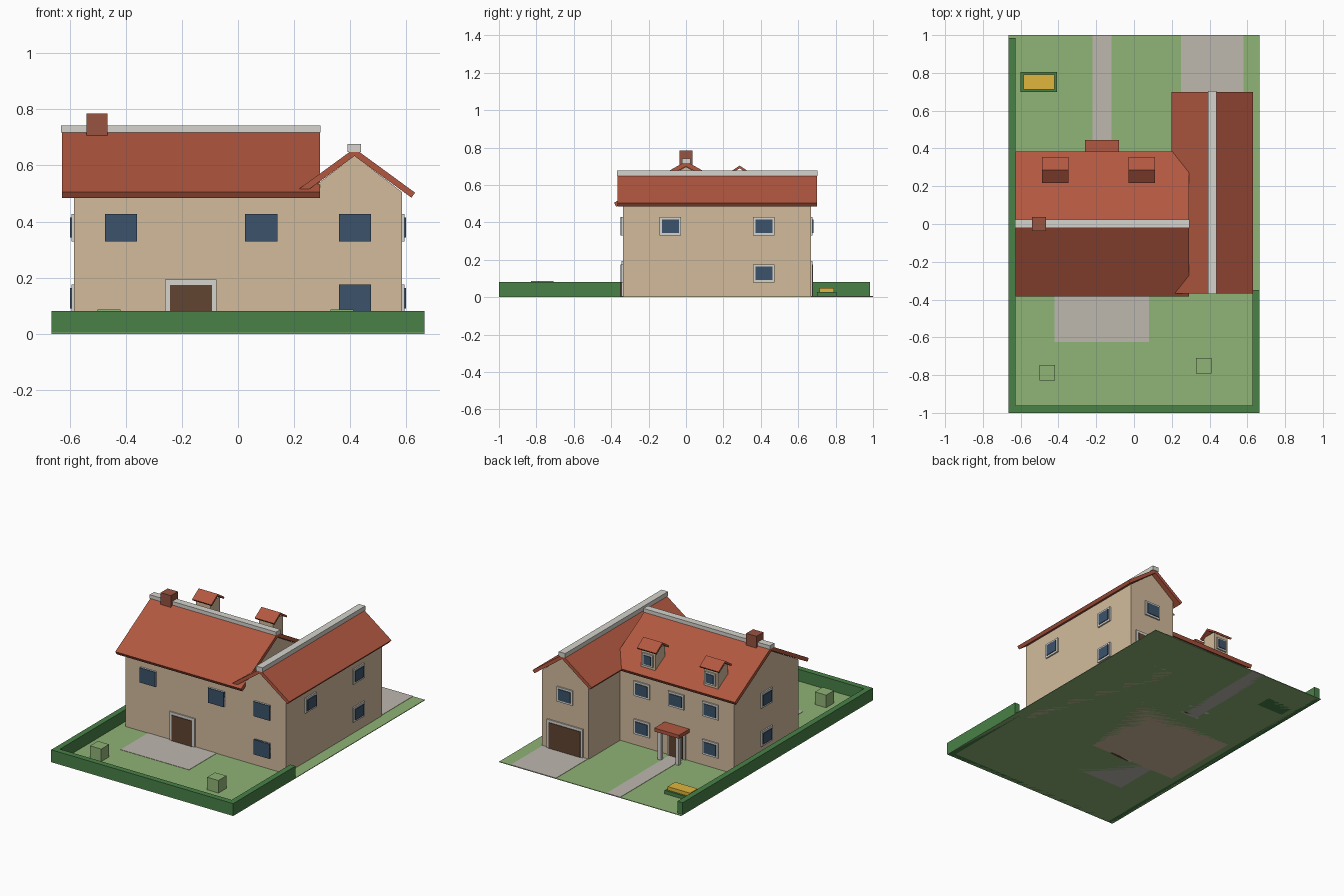
import bpy
from math import atan2, sin, cos

if "Cube" in bpy.data.objects:
    bpy.data.objects.remove(bpy.data.objects["Cube"])


def mat(name, r, g, b):
    m = bpy.data.materials.new(name)
    m.diffuse_color = (*[(c / 255) ** 2.2 for c in (r, g, b)], 1)
    m.use_nodes = True
    m.node_tree.nodes["Principled BSDF"].inputs["Base Color"].default_value = m.diffuse_color
    return m


WALL = mat("render_wall", 209, 186, 155)
ROOF = mat("roof_tile", 176, 88, 66)
BRICK = mat("brick", 150, 84, 66)
TRIM = mat("trim", 212, 210, 203)
GLASS = mat("glass", 62, 84, 106)
WOOD = mat("door_wood", 98, 70, 54)
GRASS = mat("grass", 142, 178, 118)
HEDGE = mat("hedge_green", 74, 128, 72)
PAVE = mat("paving", 188, 182, 172)
FLOWER = mat("flower_yellow", 222, 180, 62)


def mesh(name, verts, faces, m):
    me = bpy.data.meshes.new(name)
    me.from_pydata(verts, [], faces)
    me.materials.append(m)
    ob = bpy.data.objects.new(name, me)
    bpy.context.collection.objects.link(ob)
    return ob


def prism(name, profile, a, b, axis, m):
    """Extrude a (horizontal, z) profile from a to b along x or y."""
    n = len(profile)
    if axis == 'x':
        verts = [(t, u, z) for t in (a, b) for u, z in profile]
    else:
        verts = [(u, t, z) for t in (b, a) for u, z in profile]
    faces = [tuple(reversed(range(n))), tuple(range(n, 2 * n))]
    faces += [(i, (i + 1) % n, n + (i + 1) % n, n + i) for i in range(n)]
    return mesh(name, verts, faces, m)


def box(name, x0, x1, y0, y1, z0, z1, m):
    return prism(name, [(y0, z0), (y1, z0), (y1, z1), (y0, z1)], x0, x1, 'x', m)


def house(name, c, w, eave, apex, a, b, axis, m):
    """Gabled wall block."""
    prism(name, [(c - w, 0), (c + w, 0), (c + w, eave), (c, apex), (c - w, eave)], a, b, axis, m)


def roof(name, c, w, eave, apex, t, a, b, axis):
    """Chevron roof slab with square-cut eaves."""
    s = atan2(apex - eave, w)
    dx, dz = t * sin(s), t * cos(s)
    prof = [(c + w, eave), (c, apex), (c - w, eave),
            (c - w + dx, eave - dz), (c, apex - t / cos(s)), (c + w - dx, eave - dz)]
    prism(name, prof, a, b, axis, ROOF)


def panel(name, side, wall, u, w, z0, z1, d, m):
    """Thin box standing out by d from a wall; side is front, back, left or right."""
    lo, hi = (wall - d, wall + .01) if side in ('front', 'left') else (wall - .01, wall + d)
    if side in ('front', 'back'):
        box(name, u - w / 2, u + w / 2, lo, hi, z0, z1, m)
    else:
        box(name, lo, hi, u - w / 2, u + w / 2, z0, z1, m)


def window(side, wall, u, z, w=.115, h=.098, b=.013):
    panel(side + "_window_frame", side, wall, u, w, z - h / 2, z + h / 2, .009, TRIM)
    if side == 'front':  # front panes cover their frames
        b = 0
    panel(side + "_window_pane", side, wall, u, w - 2 * b, z - h / 2 + b, z + h / 2 - b, .014, GLASS)


def door(name, side, wall, u, w, h):
    panel(name + "_frame", side, wall, u, w + .034, 0, h + .018, .008, TRIM)
    panel(name, side, wall, u, w, 0, h, .012, WOOD)


# Plot, paving and hedges
box("lawn", -.665, .665, -1, 1, 0, .004, GRASS)
box("patio", -.42, .08, -.625, -.33, 0, .006, PAVE)
box("garden_path", -.22, -.12, .33, 1, 0, .006, PAVE)
box("driveway", .25, .58, .66, 1, 0, .006, PAVE)
box("hedge_left", -.665, -.627, -1, .985, 0, .082, HEDGE)
box("hedge_front", -.665, .665, -1, -.962, 0, .082, HEDGE)
box("hedge_right", .627, .665, -1, -.35, 0, .082, HEDGE)
for x, y in ((-.46, -.788), (.37, -.75)):
    box("bush", x - .041, x + .041, y - .041, y + .041, 0, .087, GRASS)
box("flower_bed", -.6, -.408, .7, .805, 0, .027, HEDGE)
box("flowers", -.585, -.42, .713, .792, .02, .05, FLOWER)

# Main house and side wing
house("main_walls", 0, .337, .503, .698, -.585, .25, 'x', WALL)
house("wing_walls", .415, .17, .505, .635, -.337, .667, 'y', WALL)
roof("main_roof", 0, .385, .505, .728, .024, -.627, .292, 'x')
roof("wing_roof", .415, .216, .503, .661, .022, -.367, .7, 'y')
box("main_ridge_cap", -.63, .294, -.022, .024, .718, .742, TRIM)
box("wing_ridge_cap", .391, .438, -.37, .703, .648, .677, TRIM)
box("chimney", -.54, -.465, -.036, .036, .62, .785, BRICK)

# Windows
HI, LO = .379, .127
for x in (-.417, .083, .417):
    window('front', -.337, x, HI)
window('front', -.337, .417, LO)
for y, z in ((-.083, HI), (.417, HI), (.417, LO)):
    window('right', .585, y, z)
for z in (HI, LO):
    window('left', -.585, 0, z)
    for x in (-.417, .083):
        window('back', .337, x, z)
window('back', .337, -.167, HI)
window('back', .667, .415, HI)

# Doors and porch
door("patio_door", 'front', -.337, -.168, .15, .175)
door("entrance_door", 'back', .337, -.168, .1, .175)
door("garage_door", 'back', .667, .415, .23, .175)
box("porch_canopy", -.26, -.08, .33, .445, .19, .213, ROOF)
for x in (-.235, -.105):
    box("porch_column", x - .012, x + .012, .405, .429, 0, .192, TRIM)

# Dormers on the back slope
for x in (-.418, .04):
    box("dormer_walls", x - .052, x + .052, .235, .337, .5, .665, WALL)
    roof("dormer_roof", .287, .069, .658, .704, .012, x - .07, x + .07, 'x')
    window('back', .337, x, .59, .075, .08, .011)
